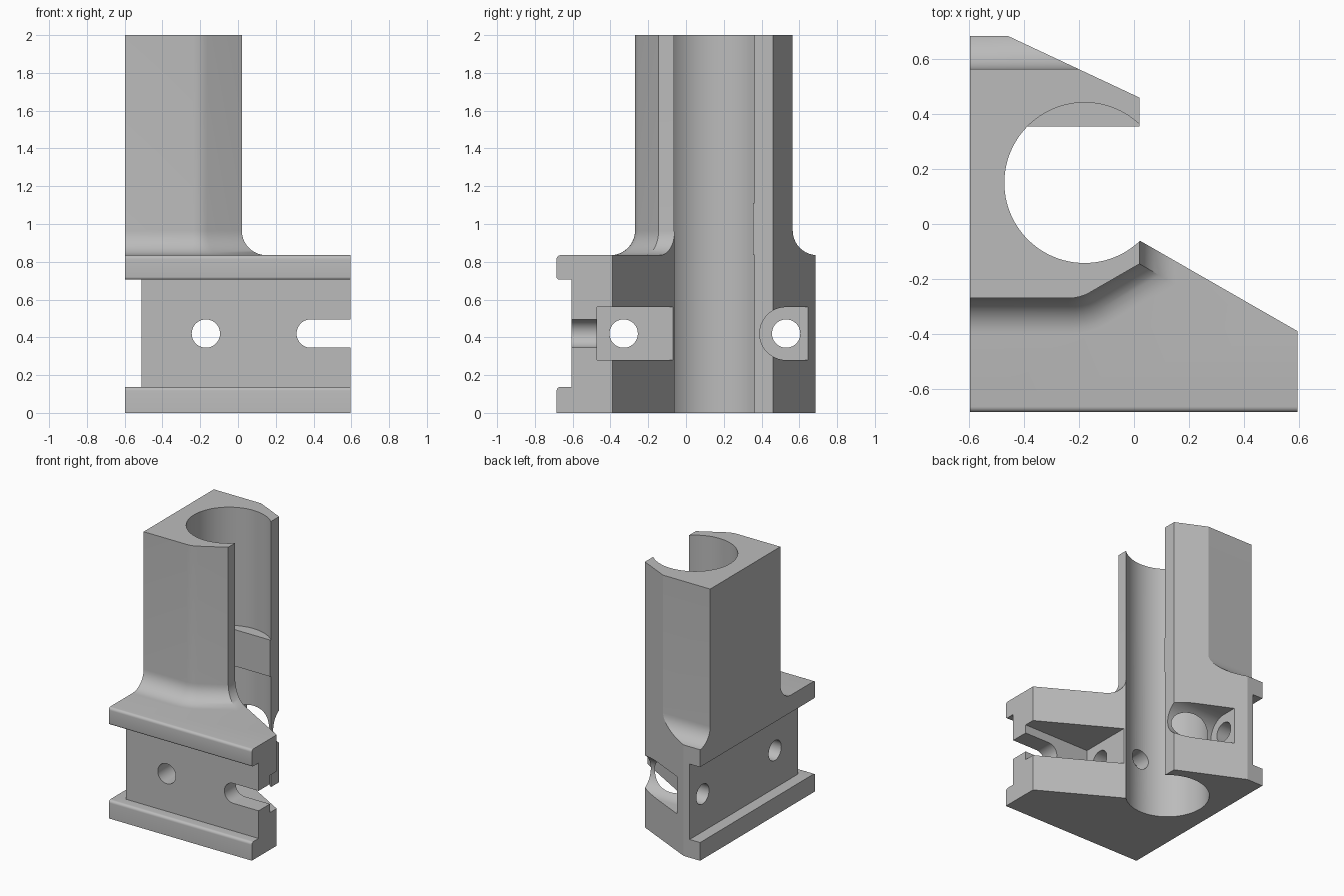
import bpy, bmesh, math
from mathutils import Vector

cube = bpy.data.objects.get("Cube")
if cube:
    bpy.data.objects.remove(cube)

grey = bpy.data.materials.new("plain_grey")
grey.use_nodes = True
shade = (0.5, 0.5, 0.5, 1)
grey.diffuse_color = shade
grey.node_tree.nodes["Principled BSDF"].inputs["Base Color"].default_value = shade


def loft(name, rings):
    """Closed solid through rings with equal point counts."""
    bm = bmesh.new()
    loops = [[bm.verts.new(p) for p in ring] for ring in rings]
    n = len(loops[0])
    for a, b in zip(loops, loops[1:]):
        for i in range(n):
            j = (i + 1) % n
            bm.faces.new((a[i], a[j], b[j], b[i]))
    bm.faces.new(loops[0][::-1])
    bm.faces.new(loops[-1])
    bmesh.ops.recalc_face_normals(bm, faces=bm.faces)
    mesh = bpy.data.meshes.new(name)
    bm.to_mesh(mesh)
    bm.free()
    obj = bpy.data.objects.new(name, mesh)
    bpy.context.collection.objects.link(obj)
    mesh.materials.append(grey)
    return obj


def box(name, x, y, z):
    return loft(name, [[(x[0], y[0], h), (x[1], y[0], h), (x[1], y[1], h), (x[0], y[1], h)] for h in z])


def cylinder(name, axis, centre, radius, span, sides=48):
    """Cylinder along an axis; centre gives the other two coordinates in order."""
    rings = []
    for s in span:
        ring = []
        for i in range(sides):
            t = math.tau * i / sides
            p = [centre[0] + radius * math.cos(t), centre[1] + radius * math.sin(t)]
            p.insert("xyz".index(axis), s)
            ring.append(p)
        rings.append(ring)
    return loft(name, rings)


def combine(target, tool, operation):
    """Apply a boolean and remove the tool."""
    mod = target.modifiers.new("cut", "BOOLEAN")
    mod.object, mod.operation, mod.solver = tool, operation, "EXACT"
    bpy.ops.object.select_all(action="DESELECT")
    bpy.context.view_layer.objects.active = target
    target.select_set(True)
    bpy.ops.object.modifier_apply(modifier=mod.name)
    bpy.data.objects.remove(tool)


def rounded(points, radii, steps=5):
    """Profile with its corners rounded by the given setback."""
    out = []
    for i, p in enumerate(points):
        p, r = Vector(p), radii[i]
        if not r:
            out.append(p)
            continue
        a = p + (Vector(points[i - 1]) - p).normalized() * r
        b = p + (Vector(points[(i + 1) % len(points)]) - p).normalized() * r
        for k in range(steps + 1):
            t = math.pi / 2 * k / steps
            out.append(p + (a - p) * (1 - math.sin(t)) + (b - p) * (1 - math.cos(t)))
    return out


LEFT, RIGHT, FRONT, BACK = -0.597, 0.595, -0.685, 0.685
LIP, DECK, TOP, MID = 0.137, 0.835, 2.0, 0.42
ARM = 0.02

# Lower block: flanged section swept across the width
section = rounded(
    [(FRONT, 0), (FRONT, LIP), (-0.605, LIP), (-0.605, 0.705), (FRONT, 0.705), (FRONT, DECK), (0.8, DECK), (0.8, 0)],
    [0, 0.02, 0, 0, 0.015, 0.02, 0, 0])
body = loft("clamp_body", [[(x, p[0], p[1]) for p in section] for x in (-0.7, 0.7)])

# Column: flares into the block with a concave fillet
FILLET = 0.13
levels = [(0.6, FILLET)]
for k in range(11):
    t = math.pi / 2 * k / 10
    levels.append((DECK + FILLET * (1 - math.cos(t)), FILLET * (1 - math.sin(t))))
levels.append((TOP, 0))
rings = []
for z, d in levels:
    ring = [(-0.7, -0.27 - d, z)]
    for k in range(5):
        a = math.radians(-90 + 7.5 * k)
        ring.append((-0.237 + (0.15 + d) * math.cos(a), -0.12 + (0.15 + d) * math.sin(a), z))
    ring += [(ARM + d, -0.145 - 0.577 * d, z), (ARM + d, 0.565 + d, z), (-0.7, 0.565 + d, z)]
    rings.append(ring)
combine(body, loft("column", rings), "UNION")

# Trim everything to the plan outline
plan = [(LEFT, -0.8), (RIGHT, -0.8), (RIGHT, -0.39), (ARM, -0.06), (ARM, 0.46), (-0.46, BACK), (LEFT, BACK)]
combine(body, loft("outline", [[(x, y, z) for x, y in plan] for z in (-0.1, 2.1)]), "INTERSECT")

# Bore with a flat stop left standing on its back wall
bore = cylinder("bore", "z", (-0.18, 0.15), 0.292, (-0.2, 2.2), 96)
combine(bore, box("flat_stop", (-0.6, 0.3), (0.355, 0.6), (DECK, 1.11)), "DIFFERENCE")
combine(body, bore, "DIFFERENCE")

# Side channel, pockets, open slot and cross holes
cutters = [
    box("side_channel", (-0.9, -0.51), (-0.9, 0.9), (LIP, 0.705)),
    box("front_pocket", (0.035, 0.9), (-0.47, 0.1), (0.28, 0.56)),
    box("slot", (0.385, 0.9), (-0.9, -0.4), (0.345, 0.495)),
    cylinder("slot_end", "y", (0.385, MID), 0.075, (-0.9, -0.4)),
    box("back_pocket", (-0.375, 0.2), (0.53, 0.65), (0.28, 0.56)),
    cylinder("back_pocket_end", "x", (0.53, MID), 0.14, (-0.375, 0.2)),
    cylinder("front_hole", "y", (-0.17, MID), 0.075, (-0.9, 0.2)),
    cylinder("side_hole_front", "x", (-0.33, MID), 0.075, (-0.9, 0.2)),
    cylinder("side_hole_back", "x", (0.53, MID), 0.075, (-0.9, -0.3)),
]
for cutter in cutters:
    combine(body, cutter, "DIFFERENCE")

bpy.context.view_layer.objects.active = body
body.select_set(True)
bpy.ops.object.shade_smooth_by_angle(angle=math.radians(25))
